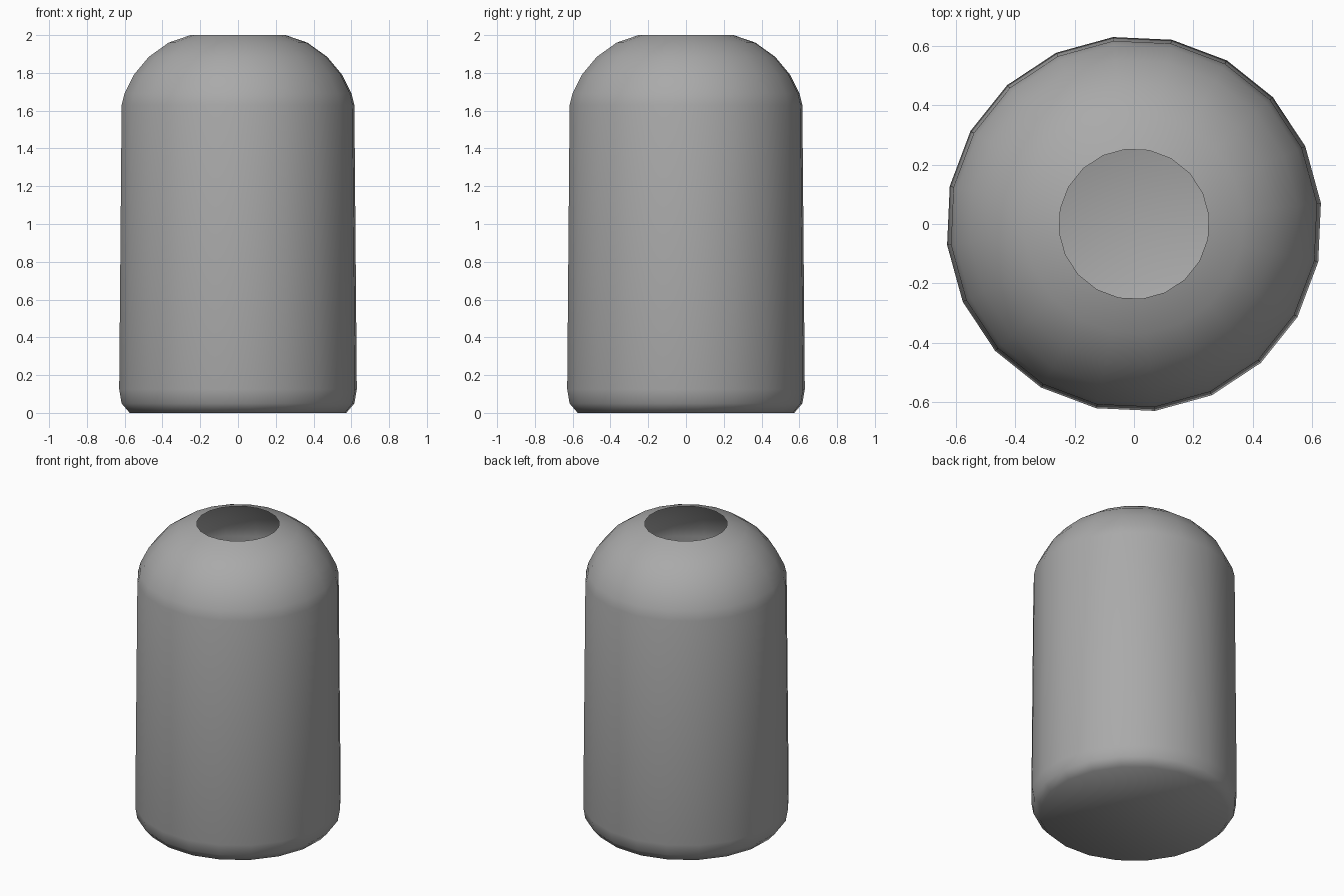
import bpy, bmesh, math

if "Cube" in bpy.data.objects:
    bpy.data.objects.remove(bpy.data.objects["Cube"])

SIDES = 20
TURN = math.radians(6.4)

# Lathe profile (radius, height), from base edge to open mouth
PROFILE = [
    (0.577, 0.0), (0.62, 0.05), (0.633, 0.125),
    (0.62, 1.63), (0.605, 1.69), (0.555, 1.79),
    (0.475, 1.885), (0.37, 1.96), (0.253, 2.0),
]

bm = bmesh.new()
rings = []
for r, z in PROFILE:
    rings.append([bm.verts.new((r * math.cos(TURN + math.tau * i / SIDES),
                                r * math.sin(TURN + math.tau * i / SIDES), z))
                  for i in range(SIDES)])

# Wall and shoulder
for low, high in zip(rings, rings[1:]):
    for i in range(SIDES):
        j = (i + 1) % SIDES
        bm.faces.new((low[i], low[j], high[j], high[i]))

# Closed base, open mouth
bm.faces.new(rings[0][::-1])
for f in bm.faces:
    f.smooth = True

mesh = bpy.data.meshes.new("hollow_bottle_shell")
bm.to_mesh(mesh)
bm.free()
shell = bpy.data.objects.new("hollow_bottle_shell", mesh)
bpy.context.collection.objects.link(shell)

# Darker grey finish
grey = bpy.data.materials.new("dark_grey")
grey.diffuse_color = (0.4, 0.4, 0.4, 1)
grey.use_nodes = True
grey.node_tree.nodes["Principled BSDF"].inputs["Base Color"].default_value = grey.diffuse_color
mesh.materials.append(grey)
